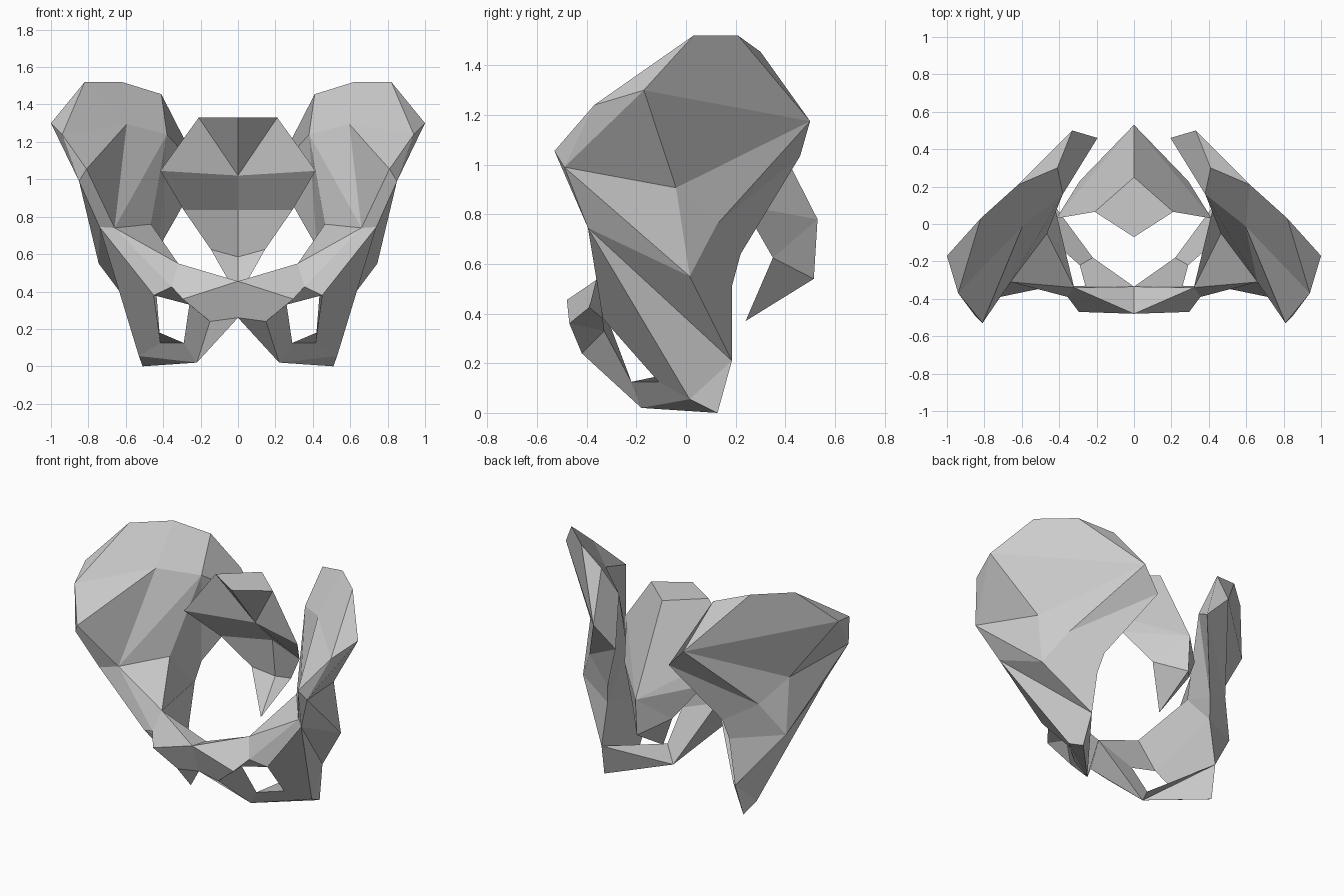
import bpy
import bmesh

if "Cube" in bpy.data.objects:
    bpy.data.objects.remove(bpy.data.objects["Cube"], do_unlink=True)

bone = bpy.data.materials.new("bone_grey")
bone.use_nodes = True
bone.diffuse_color = (0.6, 0.6, 0.6, 1)
bone.node_tree.nodes["Principled BSDF"].inputs["Base Color"].default_value = bone.diffuse_color


def mirrored_part(name, points, faces):
    """Build the left half from named points (in hundredths), then mirror it across x."""
    bm = bmesh.new()
    verts = {key: bm.verts.new([c / 100 for c in co]) for key, co in points.items()}
    for face in faces:
        bm.faces.new([verts[key] for key in face.split()])
    bmesh.ops.recalc_face_normals(bm, faces=bm.faces)
    mesh = bpy.data.meshes.new(name)
    bm.to_mesh(mesh)
    bm.free()
    mesh.materials.append(bone)
    obj = bpy.data.objects.new(name, mesh)
    bpy.context.collection.objects.link(obj)
    mirror = obj.modifiers.new("mirror", 'MIRROR')
    mirror.use_clip = True
    mirror.merge_threshold = 0.001


# Hip bones: wing, socket, and the ring of bone around the lower opening
hip_points = dict(
    # rim of the wing
    crown=(82, 3, 152), summit=(62, 21, 152), shoulder=(41, 30, 145.5),
    tubercle=(100, -17, 130), brow=(94, -37, 124), spine=(81, -53, 105.5),
    underspine=(85, -49, 99), heel=(33, 50, 117.5), hook=(19.5, 46, 103.5),
    # inner face of the wing
    fossa=(59.5, -1, 129.5), hollow=(38, 16, 124),
    brim=(66, -31, 74), notch=(74, -39.5, 74.5), arch=(46.5, -5, 76),
    # outer face
    socket=(74.5, 1.5, 55), flank=(73, -4, 90.7), nape=(62, 12.5, 76),
    sciatic=(42, 22, 64), ischium=(44.6, 18.5, 51),
    # lower bone
    seat=(51, 12.7, 0), foot=(22, -18, 2), chin=(15, -42, 24),
    rear=(49, 18.5, 21), edge=(53, 1.5, 5.5),
    # front bridge
    ridge=(32, -34, 55), cheek=(29.5, -47, 36), fold=(35.5, -39, 42.5),
    joint=(0, -48, 45.5), base=(0, -41, 26), inner=(0, -33.5, 43),
    # opening
    hole_top=(45, -33.5, 38), hole_out=(41.5, -11, 12.5),
    hole_low=(29, -22, 12.5), hole_in=(26, -33, 33),
)
wing_inside = [
    "crown summit fossa", "summit shoulder hollow fossa", "crown fossa brow",
    "brow fossa spine", "spine fossa brim", "fossa hollow brim",
    "hollow arch brim", "hollow sciatic arch", "hollow hook sciatic",
    "shoulder heel hook hollow",
]
wing_outside = [
    "tubercle crown summit heel", "summit shoulder heel", "tubercle brow crown",
    "tubercle heel flank", "tubercle flank underspine", "brow tubercle underspine",
    "brow underspine spine", "underspine flank socket", "underspine socket notch",
    "spine underspine notch brim", "flank heel nape", "flank nape socket",
    "heel hook nape", "hook sciatic nape", "nape sciatic ischium socket",
    "socket ischium rear", "notch socket rear", "notch rear edge", "edge rear seat",
]
ring_front = [
    "brim arch ridge", "brim ridge fold", "ridge joint cheek fold",
    "joint base chin cheek", "brim fold hole_top notch",
    "fold cheek hole_in hole_top", "cheek chin hole_in",
    "notch hole_top hole_out edge", "edge hole_out hole_low foot",
    "foot hole_low hole_in chin", "edge foot seat",
]
ring_back = [
    "arch sciatic ischium", "ridge arch ischium hole_top",
    "ischium rear hole_out hole_top", "rear foot hole_low hole_out",
    "rear seat foot", "inner ridge hole_top hole_in",
    "inner hole_in hole_low foot", "inner foot chin base", "ridge inner joint",
]
mirrored_part("hip_bones", hip_points, wing_inside + wing_outside + ring_front + ring_back)

# Sacrum: flat top plate, flared sides, and a tapering tail
sacrum_points = dict(
    plate_front=(0, -7, 133), plate_side=(21, 6.5, 133), plate_back=(0, 25, 133),
    hub=(0, 18, 102), wing=(41.5, 3, 104.5), waist=(29, 23, 83.5),
    front_mid=(0, 36, 83.5), front_low=(0, 39, 58.5), hip_corner=(14.5, 35, 62.5),
    back_high=(0, 53, 78), back_low=(0, 51.5, 54), tip=(0, 24, 37),
)
sacrum_front = [
    "plate_front plate_side plate_back", "plate_front hub plate_side",
    "plate_side hub wing", "hub front_mid waist wing",
    "front_mid front_low hip_corner waist", "front_low tip hip_corner",
]
sacrum_back = [
    "hip_corner tip back_low", "hip_corner back_low back_high",
    "waist hip_corner back_high", "wing waist back_high",
    "plate_side wing back_high plate_back",
]
mirrored_part("sacrum", sacrum_points, sacrum_front + sacrum_back)
